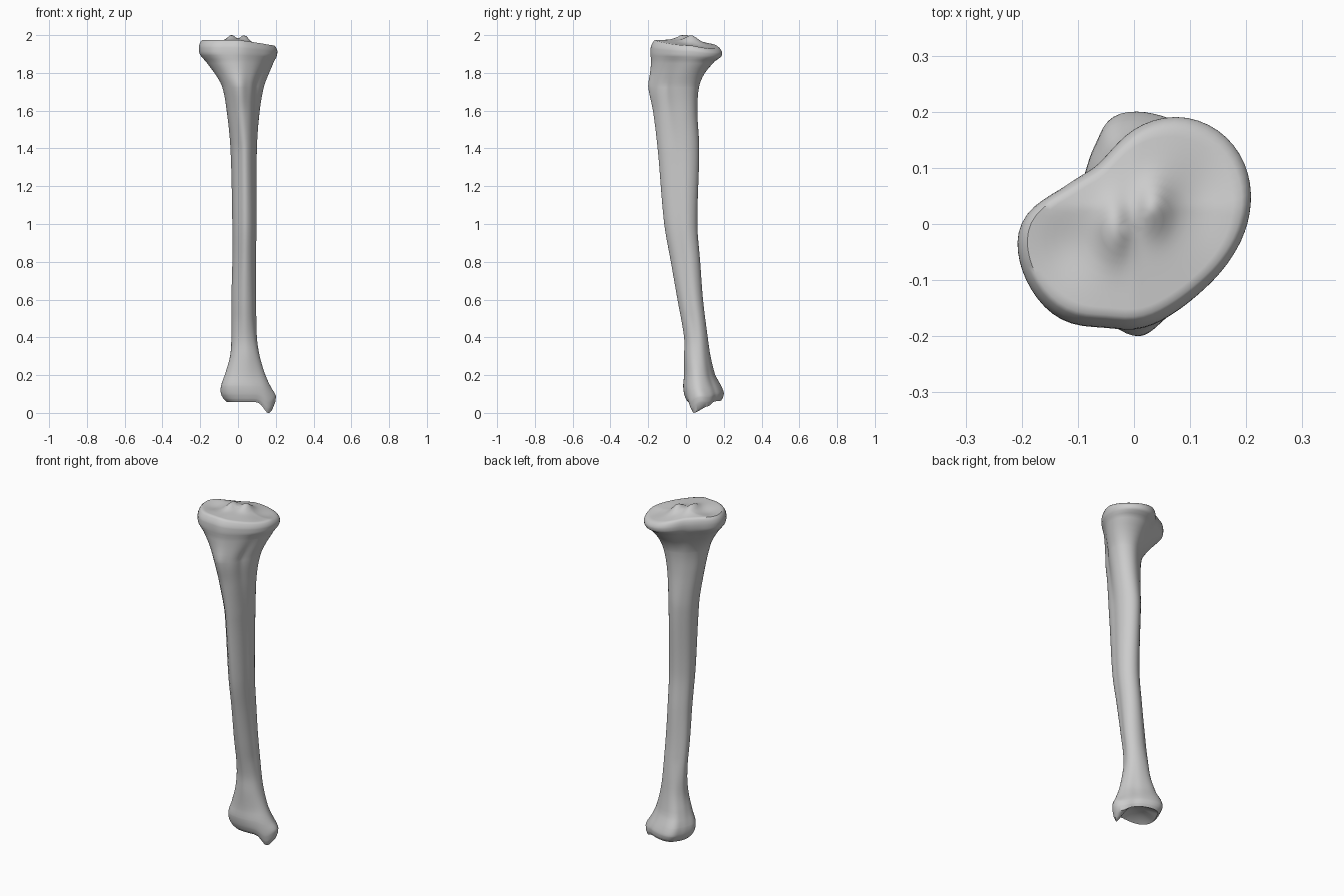
import bpy, bmesh, math

cube = bpy.data.objects.get("Cube")
if cube:
    bpy.data.objects.remove(cube)

SIDES = 72
TOP_BLEND, LOW_BLEND = 1.86, 0.2

# Cross-section outlines seen from above, in hundredths, counter-clockwise
plateau = [(0, -20), (7, -16.5), (12, -12.5), (17, -7), (20, -1), (20.8, 5), (19.5, 11), (15, 16.5),
           (8, 19), (0, 16.5), (-4, 12), (-7, 9), (-13, 5), (-19, 1.5), (-20.7, -2), (-19, -11),
           (-15, -16.5), (-11, -19), (-5, -18.6)]
flare = [(1, -20), (4, -17), (9, -9), (14, -1), (13, 5), (7, 8), (1, 6), (-5, 2), (-9, -4), (-9, -9), (-4, -17)]
shaft = [(4, -11.5), (6, -10.5), (9, -4), (10, 1), (8, 4.5), (4, 6), (0, 4), (-3, 0), (-2.5, -3), (1, -9)]
ankle = [(3, -1.5), (12, 0), (18, 3), (20, 7), (18, 11), (12, 15), (6, 18.5), (0, 20), (-4, 19.5),
         (-6, 15), (-8, 10), (-9, 5), (-6, 0)]

# Height, then left, right, front and back limits of the section, in hundredths
LIMITS = [(0, -6, 18.5, 1, 18.5), (2, -7.5, 19.7, 0, 19.5), (6, -9, 20, -1, 20), (12, -9, 18, -1.5, 18.5),
          (20, -7, 14.5, -1, 15.5), (30, -4.2, 11.5, -1, 13), (40, -3.5, 10, -1, 11.5),
          (60, -3.5, 9.6, -4.5, 9), (80, -3, 9.5, -8, 7.5), (100, -3, 9.8, -11.5, 6),
          (140, -4, 10, -15, 7), (160, -6, 11.5, -17.5, 6), (173, -8.5, 13.8, -20, 7),
          (180, -12.5, 16.5, -19, 10), (186, -17, 19, -18.5, 15), (191, -20.3, 20.5, -18.8, 18.6),
          (196, -20.7, 20.8, -18.5, 19), (199, -19.8, 20, -17.2, 18), (200, -19, 19.2, -16.5, 17)]


def fit(points):
    """Scale points to fill the square from -1 to 1."""
    lo = [min(p[i] for p in points) for i in (0, 1)]
    hi = [max(p[i] for p in points) for i in (0, 1)]
    return [tuple(2 * (p[i] - lo[i]) / (hi[i] - lo[i]) - 1 for i in (0, 1)) for p in points]


def resample(outline):
    """Smooth ring of SIDES points at equal angles."""
    polar = sorted((math.atan2(y, x), math.hypot(x, y)) for x, y in fit(outline))
    turn = 2 * math.pi
    polar = [(polar[-1][0] - turn, polar[-1][1])] + polar + [(polar[0][0] + turn, polar[0][1])]
    radii = []
    for k in range(SIDES):
        angle = -math.pi + turn * k / SIDES
        for (a, r), (b, s) in zip(polar, polar[1:]):
            if a <= angle <= b:
                radii.append(r + (s - r) * (angle - a) / max(b - a, 1e-6))
                break
    for _ in range(5):
        radii = [(radii[k - 1] + 2 * radii[k] + radii[(k + 1) % SIDES]) / 4 for k in range(SIDES)]
    return fit([(r * math.cos(turn * k / SIDES - math.pi), r * math.sin(turn * k / SIDES - math.pi))
                for k, r in enumerate(radii)])


SHAPES = [(0, resample(ankle)), (0.14, resample(ankle)), (0.5, resample(shaft)), (1.4, resample(shaft)),
          (1.74, resample(flare)), (1.91, resample(plateau)), (2, resample(plateau))]


def limits_at(z):
    """Smoothly interpolated section limits."""
    rows = [[v / 100 for v in row] for row in LIMITS]
    i = max(k for k in range(len(rows) - 1) if rows[k][0] <= z + 1e-6)
    a, b = rows[i], rows[i + 1]
    before, after = rows[max(i - 1, 0)], rows[min(i + 2, len(rows) - 1)]
    h = b[0] - a[0]
    t = (z - a[0]) / h
    result = []
    for c in range(1, 5):
        m = (b[c] - before[c]) / (b[0] - before[0]) * h
        n = (after[c] - a[c]) / (after[0] - a[0]) * h
        result.append((2*t**3 - 3*t*t + 1) * a[c] + (t**3 - 2*t*t + t) * m
                      + (3*t*t - 2*t**3) * b[c] + (t**3 - t*t) * n)
    return result


def section(z):
    for (za, a), (zb, b) in zip(SHAPES, SHAPES[1:]):
        if za <= z <= zb:
            t = (z - za) / (zb - za)
            ring = fit([(p[0] + (q[0] - p[0]) * t, p[1] + (q[1] - p[1]) * t) for p, q in zip(a, b)])
            break
    x0, x1, y0, y1 = limits_at(z)
    return [((x0 + x1 + x * (x1 - x0)) / 2, (y0 + y1 + y * (y1 - y0)) / 2) for x, y in ring]


def bump(x, y, cx, cy, sx, sy):
    return math.exp(-((x - cx) / sx) ** 2 - ((y - cy) / sy) ** 2)


def top_height(x, y):
    """Knee surface: sloping back, two shallow dishes and a pair of spines."""
    z = 1.975 - 0.03 * max(x, 0) / 0.2 - 0.2 * max(y - 0.03, 0)
    z -= 0.012 * bump(x, y, -0.12, -0.04, 0.05, 0.06) + 0.012 * bump(x, y, 0.12, 0.05, 0.05, 0.08)
    return z + 0.028 * bump(x, y, -0.035, -0.01, 0.025, 0.05) + 0.03 * bump(x, y, 0.035, 0.03, 0.028, 0.045)


def low_height(x, y):
    """Ankle surface with the inner knob hanging below it."""
    return 0.058 + 0.1 * max(y - 0.12, 0) - 0.06 * bump(x, y, 0.16, 0.05, 0.035, 0.07)


def place(x, y, z):
    if z > TOP_BLEND:
        z = TOP_BLEND + (z - TOP_BLEND) / (2 - TOP_BLEND) * (top_height(x, y) - TOP_BLEND)
    elif z < LOW_BLEND:
        z = LOW_BLEND - (1 - z / LOW_BLEND) * (LOW_BLEND - low_height(x, y))
    return x, y, z


bm = bmesh.new()


def add_ring(points):
    return [bm.verts.new(p) for p in points]


def bridge(a, b):
    for k in range(SIDES):
        n = (k + 1) % SIDES
        bm.faces.new((a[k], a[n], b[n], b[k]))


def add_cap(edge, outline, height):
    """Close an end with shrinking rings that follow its surface."""
    cx = sum(p[0] for p in outline) / SIDES
    cy = sum(p[1] for p in outline) / SIDES
    for step in range(11, 0, -1):
        s = step / 12
        flat = [(cx + (x - cx) * s, cy + (y - cy) * s) for x, y in outline]
        ring = add_ring([(x, y, height(x, y, s)) for x, y in flat])
        bridge(edge, ring)
        edge = ring
    bm.faces.new(edge)


# Shaft and both flared ends as one loft
heights = sorted({row[0] / 100 for row in LIMITS} | {k / 40 for k in range(81)})
rings = [add_ring([place(x, y, z) for x, y in section(z)]) for z in heights]
for lower, upper in zip(rings, rings[1:]):
    bridge(lower, upper)

# Knee and ankle joint surfaces
add_cap(rings[-1], section(2), lambda x, y, s: top_height(x, y))
add_cap(rings[0], section(0), lambda x, y, s: low_height(x, y) + 0.03 * (1 - s * s))

bmesh.ops.recalc_face_normals(bm, faces=bm.faces)
mesh = bpy.data.meshes.new("shin_bone")
bm.to_mesh(mesh)
bm.free()
bone = bpy.data.objects.new("shin_bone", mesh)
bpy.context.collection.objects.link(bone)

# Plain grey bone
grey = bpy.data.materials.new("bone_grey")
grey.use_nodes = True
colour = (0.6, 0.6, 0.6, 1)
grey.diffuse_color = colour
grey.node_tree.nodes["Principled BSDF"].inputs["Base Color"].default_value = colour
mesh.materials.append(grey)

bpy.context.view_layer.objects.active = bone
bone.select_set(True)
bpy.ops.object.shade_smooth_by_angle(angle=math.radians(50))
